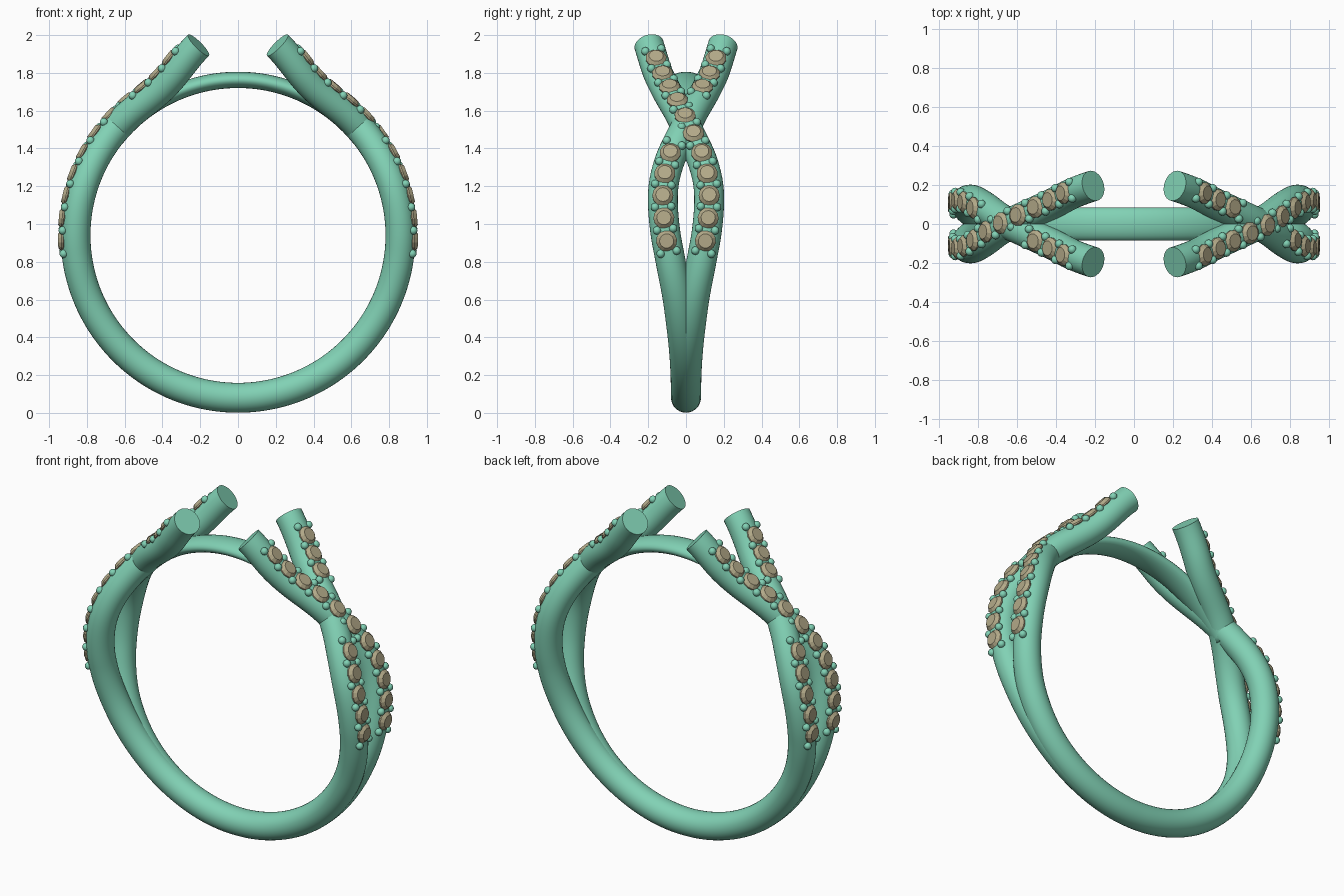
import bpy, bmesh
from math import sin, cos, pi, radians
from mathutils import Vector, Matrix

if "Cube" in bpy.data.objects:
    bpy.data.objects.remove(bpy.data.objects["Cube"])

R, CZ, TUBE = 0.86, 0.94, 0.079      # ring radius, centre height, strand thickness
END = 82.6                           # strand end, measured as degrees of arc length
# sideways drift of a strand along the arc: (degrees, y)
DRIFT = [(-98, 0), (-90, 0), (-50, .007), (-25, .04), (-8, .085), (0, .107), (8, .12), (15, .122),
         (21, .111), (28, .083), (35, .042), (42, 0), (50, -.042), (57, -.08),
         (64, -.118), (71, -.154), (END, -.196), (90, -.22)]


def material(name, color):
    m = bpy.data.materials.new(name)
    m.diffuse_color = (*color, 1)
    m.use_nodes = True
    m.node_tree.nodes["Principled BSDF"].inputs["Base Color"].default_value = m.diffuse_color
    return m


green = material("green_metal", (.22, .64, .46))
tan = material("tan_stone", (.45, .40, .25))


def drift(a):
    for k in range(1, len(DRIFT) - 2):
        (a0, y0), (a1, y1), (a2, y2), (a3, y3) = DRIFT[k - 1:k + 3]
        if a <= a2 or k == len(DRIFT) - 3:
            h = a2 - a1
            t = (a - a1) / h
            m1, m2 = (y2 - y0) / (a2 - a0) * h, (y3 - y1) / (a3 - a1) * h
            return ((2*t**3 - 3*t*t + 1) * y1 + (t**3 - 2*t*t + t) * m1
                    + (3*t*t - 2*t**3) * y2 + (t**3 - t*t) * m2)


def path(a, sx, sy):
    """Circle up to 45 degrees, then a nearly straight tangent run with a slight dip."""
    b = radians(min(a, 45))
    x, z = R * cos(b), CZ + R * sin(b)
    if a > 45:
        d = radians(a - 45) * R * cos(radians(45))
        dip = .016 * sin(pi * (a - 45) / (END - 45)) ** 2
        x, z = x - d - dip, z + d - dip
    return Vector((sx * x, sy * drift(a), z))


def frame(a, sx, sy):
    p = path(a, sx, sy)
    t = (path(a + .5, sx, sy) - path(a - .5, sx, sy)).normalized()
    b = radians(min(a, 45))
    n = Vector((sx * cos(b), 0, sin(b)))
    n = (n - t * n.dot(t)).normalized()
    return p, t, n, n.cross(t)


def add_mesh(name, bm, mat, smooth):
    bmesh.ops.recalc_face_normals(bm, faces=bm.faces)
    me = bpy.data.meshes.new(name)
    bm.to_mesh(me)
    bm.free()
    for f in me.polygons:
        f.use_smooth = smooth
    me.materials.append(mat)
    ob = bpy.data.objects.new(name, me)
    bpy.context.collection.objects.link(ob)
    return ob


def loft(bm, rings):
    """Skin closed rings of points and cap both ends."""
    vs = [[bm.verts.new(p) for p in r] for r in rings]
    n = len(vs[0])
    for r, s in zip(vs, vs[1:]):
        for i in range(n):
            bm.faces.new((r[i], r[(i + 1) % n], s[(i + 1) % n], s[i]))
    bm.faces.new(vs[0])
    bm.faces.new(vs[-1])


# two crossing strands, each running from end to end under the finger
def strand(name, sy):
    half = [-90 + (END + 90) * i / 80 for i in range(81)]
    rings = []
    for sx, angles in ((-1, half[::-1]), (1, half[1:])):
        for a in angles:
            p, t, n, b = frame(a, sx, sy)
            b = b * sx
            rings.append([p + TUBE * (cos(k * pi / 16) * n + sin(k * pi / 16) * b)
                          for k in range(32)])
    bm = bmesh.new()
    loft(bm, rings)
    ob = add_mesh(name, bm, green, True)
    bpy.context.view_layer.objects.active = ob
    ob.select_set(True)
    bpy.ops.object.shade_smooth_by_angle(angle=radians(40))
    ob.select_set(False)


strand("strand_a", 1)
strand("strand_b", -1)

# thin flattened arch closing the ring at the top
bm = bmesh.new()
rings = []
for i in range(49):
    a = radians(38 + 104 * i / 48)
    w = .085 - .03 * abs(i / 24 - 1) ** 4
    rings.append([Vector(((.823 + .043 * cos(k * pi / 12)) * cos(a), w * sin(k * pi / 12),
                          CZ + (.823 + .043 * cos(k * pi / 12)) * sin(a))) for k in range(24)])
loft(bm, rings)
add_mesh("top_arch", bm, green, True)

# faceted stones and bead prongs along the outside of every strand
stones, beads = bmesh.new(), bmesh.new()
STEP, FIRST = 7.45, -1.8
for sx in (1, -1):
    for sy in (1, -1):
        over = sx * sy > 0
        for i in range(11):
            if over or i < 5 or i > 7:
                p, t, n, b = frame(FIRST + STEP * i, sx, sy)
                loft(stones, [[p + (TUBE + h) * n + r * (cos(k * pi / 6) * t + sin(k * pi / 6) * b)
                               for k in range(12)]
                              for r, h in ((.03, -.035), (.056, -.012), (.056, -.004), (.038, .014))])
        for i in range(12):
            if over or i < 6 or i > 7:
                p, t, n, b = frame(FIRST + STEP * (i - .5), sx, sy)
                for s in (1, -1):
                    c = p + (TUBE + .002) * (cos(.56) * n + s * sin(.56) * b)
                    bmesh.ops.create_uvsphere(beads, u_segments=14, v_segments=10, radius=.022,
                                              matrix=Matrix.Translation(c))
add_mesh("stones", stones, tan, False)
add_mesh("bead_prongs", beads, green, True)
